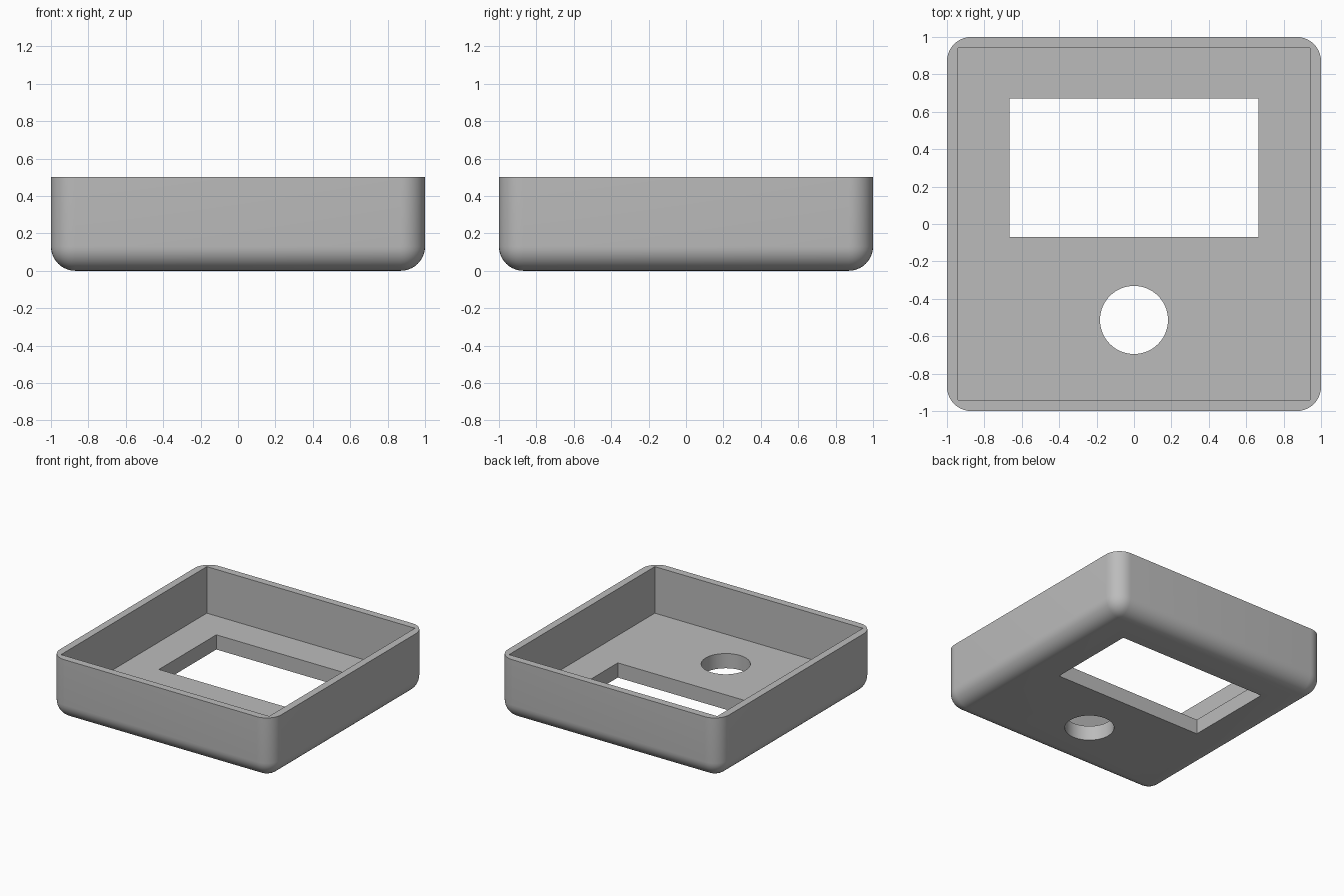
import bpy
import bmesh
import math
from mathutils import Matrix, Vector

default = bpy.data.objects.get("Cube")
if default:
    bpy.data.objects.remove(default, do_unlink=True)

HEIGHT = 0.5
FLOOR = 0.12
ROUND = 0.13

grey = bpy.data.materials.new("plain grey")
grey.use_nodes = True
colour = (0.5, 0.5, 0.5, 1)
grey.diffuse_color = colour
grey.node_tree.nodes["Principled BSDF"].inputs["Base Color"].default_value = colour


def add_object(name, bm):
    mesh = bpy.data.meshes.new(name)
    bm.to_mesh(mesh)
    bm.free()
    mesh.materials.append(grey)
    obj = bpy.data.objects.new(name, mesh)
    bpy.context.collection.objects.link(obj)
    return obj


def box(low, high):
    low, high = Vector(low), Vector(high)
    bm = bmesh.new()
    place = Matrix.Translation((low + high) / 2) @ Matrix.Diagonal((*(high - low), 1))
    bmesh.ops.create_cube(bm, size=1, matrix=place)
    return bm


# Tray body: rounded sides and underside, sharp flat rim
bm = box((-1, -1, 0), (1, 1, HEIGHT))
rounded = [e for e in bm.edges if min(v.co.z for v in e.verts) < HEIGHT / 2]
bmesh.ops.bevel(bm, geom=rounded, offset=ROUND, segments=10, profile=0.5,
                affect='EDGES', clamp_overlap=True)
body = add_object("enclosure_tray", bm)

# Cutters: open cavity, screen window, round button hole
cavity = add_object("cavity_cutter", box((-0.94, -0.94, FLOOR), (0.94, 0.94, 1)))
window = add_object("window_cutter", box((-0.665, -0.07, -0.2), (0.665, 0.67, 0.3)))
bm = bmesh.new()
bmesh.ops.create_cone(bm, cap_ends=True, segments=64, radius1=0.182, radius2=0.182,
                      depth=0.6, matrix=Matrix.Translation((0, -0.513, 0.05)))
button_hole = add_object("button_hole_cutter", bm)

bpy.ops.object.select_all(action='DESELECT')
bpy.context.view_layer.objects.active = body
body.select_set(True)
for cutter in (cavity, window, button_hole):
    cutter.hide_render = True
    cut = body.modifiers.new(cutter.name, 'BOOLEAN')
    cut.operation = 'DIFFERENCE'
    cut.solver = 'EXACT'
    cut.object = cutter
    bpy.ops.object.modifier_apply(modifier=cut.name)
    bpy.data.objects.remove(cutter, do_unlink=True)

# Smooth the fillets and hole while keeping the cut edges crisp
bpy.ops.object.shade_smooth_by_angle(angle=math.radians(30))
